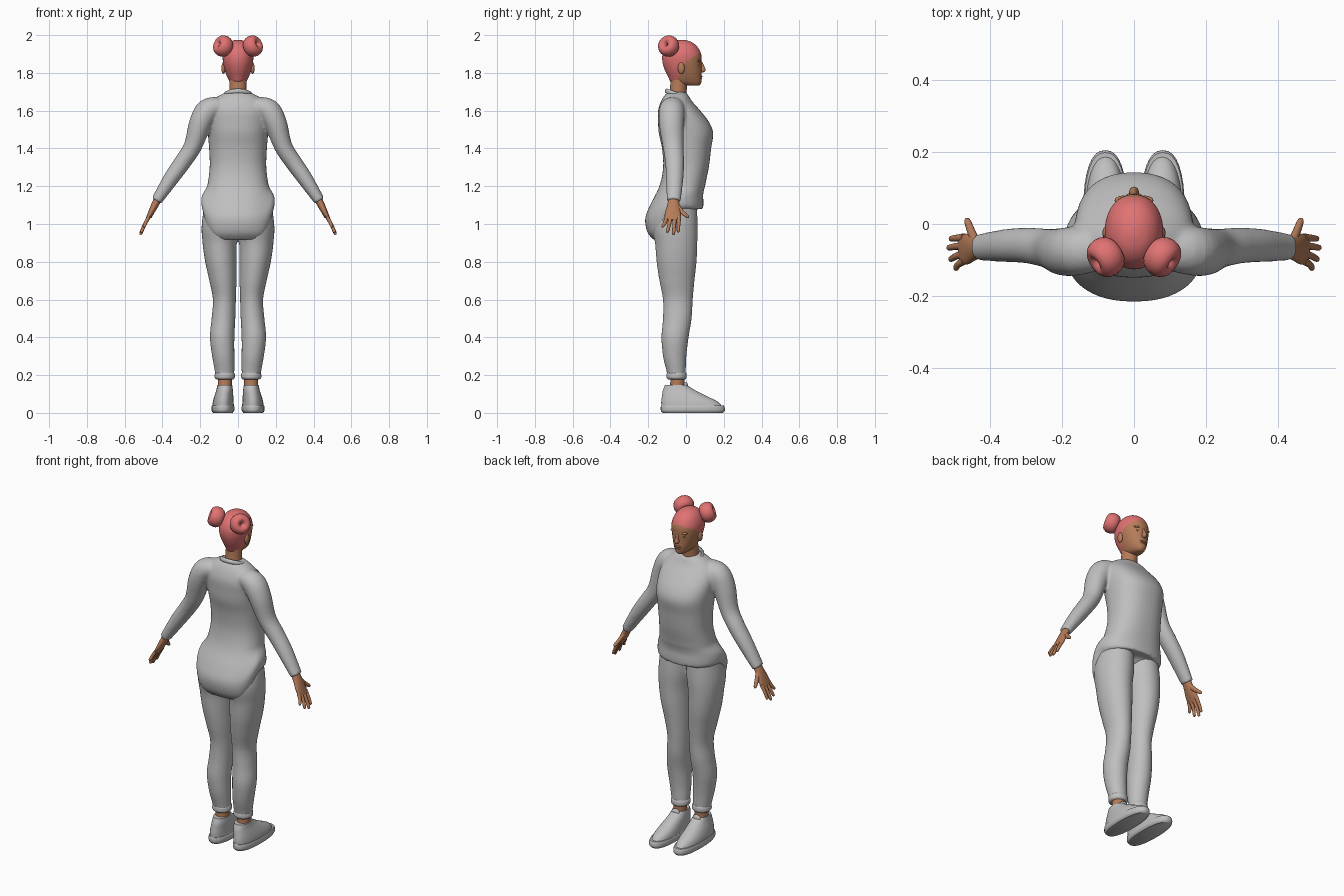
import bpy, bmesh, math
from mathutils import Vector, Matrix

if "Cube" in bpy.data.objects:
    bpy.data.objects.remove(bpy.data.objects["Cube"], do_unlink=True)


def material(name, colour):
    mat = bpy.data.materials.new(name)
    mat.use_nodes = True
    mat.diffuse_color = (*colour, 1)
    mat.node_tree.nodes["Principled BSDF"].inputs["Base Color"].default_value = (*colour, 1)
    return mat


CLOTH = material("light grey cloth", (.52, .52, .52))
SKIN = material("warm skin", (.46, .2, .1))
HAIR = material("pink hair", (.75, .17, .17))


def smooth_rings(rings, steps):
    """Catmull-Rom interpolation through the given cross-sections."""
    pts = [Vector(r) for r in rings]
    out = []
    for i in range(len(pts) - 1):
        a, b, c, d = pts[max(i - 1, 0)], pts[i], pts[i + 1], pts[min(i + 2, len(pts) - 1)]
        for k in range(steps):
            t = k / steps
            out.append(b + (c - a) * t / 2 + (a * 2 - b * 5 + c * 4 - d) * t * t / 2
                       + (b * 3 - a - c * 3 + d) * t ** 3 / 2)
    return out + [pts[-1]]


def tube(bm, rings, side=1, flat=True, sides=32, power=2, steps=4, warp=None):
    """Loft rounded sections (x, y, z, half width, half depth) into a capped body."""
    path = smooth_rings(rings, steps)
    loops = []
    for i, r in enumerate(path):
        centre = Vector(r[:3])
        u, v = Vector((1, 0, 0)), Vector((0, 1, 0))
        if not flat:
            d = (Vector(path[min(i + 1, len(path) - 1)][:3]) - Vector(path[max(i - 1, 0)][:3])).normalized()
            v = (v - d * d.y).normalized()
            u = v.cross(d)
        loop = []
        for k in range(sides):
            a = math.tau * k / sides
            c, s = math.cos(a), math.sin(a)
            p = centre + u * math.copysign(abs(c) ** (2 / power), c) * r[3] \
                + v * math.copysign(abs(s) ** (2 / power), s) * r[4]
            if warp:
                p = warp(p, s)
            loop.append(bm.verts.new((p.x * side, p.y, p.z)))
        loops.append(loop)
    for lo, hi in zip(loops, loops[1:]):
        for k in range(sides):
            n = (k + 1) % sides
            bm.faces.new((lo[k], lo[n], hi[n], hi[k]))
    bm.faces.new(loops[0])
    bm.faces.new(loops[-1])


def ball(bm, centre, radii):
    bmesh.ops.create_uvsphere(bm, u_segments=20, v_segments=14, radius=1,
                              matrix=Matrix.Translation(centre) @ Matrix.Diagonal((*radii, 1)))


def finish(name, bm, *mats, voxel=0):
    bmesh.ops.recalc_face_normals(bm, faces=bm.faces)
    mesh = bpy.data.meshes.new(name)
    bm.to_mesh(mesh)
    bm.free()
    ob = bpy.data.objects.new(name, mesh)
    bpy.context.collection.objects.link(ob)
    for m in mats:
        mesh.materials.append(m)
    bpy.ops.object.select_all(action="DESELECT")
    ob.select_set(True)
    bpy.context.view_layer.objects.active = ob
    bpy.ops.object.shade_smooth_by_angle(angle=math.radians(50))
    if voxel:
        rm = ob.modifiers.new("blend", "REMESH")
        rm.mode, rm.voxel_size, rm.use_smooth_shade = "VOXEL", voxel, True
        sm = ob.modifiers.new("relax", "SMOOTH")
        sm.factor, sm.iterations = .5, 5
    return ob


def hem(p, s):
    """Raise the hem at the front and sides, leaving a long rounded tail behind."""
    t = min(max(-s / .85, 0), 1)
    bottom = 1.08 - .165 * t * t * (3 - 2 * t)
    if p.z < 1.2:
        p.z = 1.2 - (1.2 - p.z) * (1.2 - bottom) / .28
    return p


# Sweater: torso and both sleeves blended together
bm = bmesh.new()
tube(bm, [(0, -.04, .92, .176, .13), (0, -.056, .96, .192, .148), (0, -.062, 1.03, .195, .154),
          (0, -.05, 1.1, .188, .141), (0, -.02, 1.2, .163, .121), (0, 0, 1.3, .15, .121),
          (0, .003, 1.4, .153, .13), (0, 0, 1.48, .16, .144), (0, -.013, 1.54, .165, .135),
          (0, -.036, 1.6, .165, .112), (0, -.05, 1.65, .14, .082), (0, -.05, 1.685, .09, .06),
          (0, -.05, 1.7, .05, .04)], sides=48, power=2.3, warp=hem)
for side in (1, -1):
    tube(bm, [(.1, -.07, 1.625, .05, .06), (.16, -.075, 1.6, .064, .068), (.2, -.077, 1.53, .06, .066),
              (.24, -.068, 1.41, .048, .055), (.295, -.06, 1.325, .045, .05),
              (.355, -.06, 1.24, .041, .046), (.432, -.065, 1.122, .029, .037)], side, flat=False)
finish("sweater", bm, CLOTH, voxel=.008)

# Neckband
bm = bmesh.new()
tilt = Matrix.Translation((0, -.046, 1.684)) @ Matrix.Rotation(-.35, 4, "X")
for k in range(40):
    a = math.tau * k / 40
    for j in range(8):
        b = math.tau * j / 8
        r = .062 + .008 * math.cos(b)
        bm.verts.new(tilt @ Vector((r * math.cos(a) * 1.08, r * math.sin(a), .012 * math.sin(b))))
vs = list(bm.verts)
for k in range(40):
    for j in range(8):
        n, m = (k + 1) % 40 * 8, (j + 1) % 8
        bm.faces.new((vs[k * 8 + j], vs[n + j], vs[n + m], vs[k * 8 + m]))
finish("neckband", bm, CLOTH)

# Trousers: two legs meeting at the hips
bm = bmesh.new()
for side in (1, -1):
    tube(bm, [(.085, -.05, 1.13, .088, .105), (.092, -.06, 1, .1, .122), (.097, -.052, .9, .091, .112),
              (.091, -.05, .8, .083, .106), (.08, -.048, .7, .072, .093), (.072, -.043, .6, .061, .079),
              (.077, -.046, .5, .063, .076), (.084, -.058, .4, .065, .072),
              (.078, -.06, .3, .059, .062), (.071, -.052, .22, .052, .051),
              (.07, -.05, .185, .048, .048)], side)
finish("trousers", bm, CLOTH, voxel=.008)

for side, label in ((1, "left"), (-1, "right")):
    # Trouser cuff
    bm = bmesh.new()
    tube(bm, [(.07, -.05, .178, .045, .046), (.07, -.05, .187, .053, .053),
              (.07, -.05, .205, .053, .053), (.07, -.05, .215, .048, .049)], side)
    finish(label + "_cuff", bm, CLOTH)

    # Ankle
    bm = bmesh.new()
    tube(bm, [(.07, -.047, .1, .037, .04), (.07, -.045, .2, .037, .036)], side)
    finish(label + "_ankle", bm, SKIN)

    # Shoe: sole, upper and tongue
    bm = bmesh.new()
    tube(bm, [(.08, .036, 0, .052, .16), (.08, .036, .012, .06, .169),
              (.08, .035, .03, .061, .169), (.08, .034, .04, .058, .165)], side, power=2.4)
    finish(label + "_sole", bm, CLOTH)
    bm = bmesh.new()
    tube(bm, [(.079, .032, .03, .057, .162), (.078, .018, .06, .055, .149), (.075, -.01, .09, .05, .117),
              (.071, -.037, .12, .044, .085), (.07, -.053, .148, .039, .058)], side, power=2.2)
    ball(bm, (side * .07, -.002, .142), (.026, .012, .022))
    finish(label + "_shoe_upper", bm, CLOTH)

    # Hand: palm, four fingers and thumb
    bm = bmesh.new()
    tube(bm, [(.42, -.065, 1.14, .021, .027), (.443, -.067, 1.095, .019, .033),
              (.466, -.07, 1.05, .014, .043), (.482, -.07, 1.02, .009, .037)], side, flat=False)
    for base, tip, low in ((-.102, -.123, .982), (-.082, -.098, .955), (-.06, -.066, .944), (-.038, -.041, .957)):
        x = .475 + (1.03 - low) * .5
        tube(bm, [(.473, base, 1.035, .01, .012), ((.48 + x) / 2, (base + tip) / 2, (1.03 + low) / 2, .009, .0095),
                  (x - .003, tip, low + .006, .008, .008), (x, tip, low, .003, .003)],
             side, flat=False, sides=12)
    tube(bm, [(.44, -.055, 1.1, .013, .016), (.453, -.022, 1.065, .011, .013),
              (.464, .008, 1.04, .009, .009), (.466, .015, 1.034, .003, .003)], side, flat=False, sides=12)
    finish(label + "_hand", bm, SKIN)

    # Ear
    bm = bmesh.new()
    ball(bm, (side * .077, -.025, 1.825), (.011, .018, .031))
    finish(label + "_ear", bm, SKIN)

    # Hair bun: a rolled knot with a dimple facing outwards
    bm = bmesh.new()
    axis = Vector((side * .75, -.5, .35)).to_track_quat("Z", "Y").to_matrix().to_4x4()
    place = Matrix.Translation((side * .079, -.092, 1.942)) @ axis
    grid = []
    for k in range(28):
        a = math.tau * k / 28
        grid.append([bm.verts.new(place @ Vector(((.03 + .027 * math.cos(b)) * math.cos(a),
                                                  (.03 + .027 * math.cos(b)) * math.sin(a),
                                                  .038 * math.sin(b))))
                     for b in (math.tau * j / 16 for j in range(16))])
    for k in range(28):
        for j in range(16):
            n, m = grid[(k + 1) % 28], (j + 1) % 16
            bm.faces.new((grid[k][j], n[j], n[m], grid[k][m]))
    finish(label + "_hair_bun", bm, HAIR)

# Neck
bm = bmesh.new()
tube(bm, [(0, -.052, 1.62, .055, .05), (0, -.042, 1.7, .046, .045), (0, -.035, 1.78, .045, .045)])
finish("neck", bm, SKIN)

# Head with the hairline cut into it
bm = bmesh.new()
tube(bm, [(0, .03, 1.732, .02, .038), (0, .003, 1.747, .04, .077), (0, -.006, 1.78, .058, .089),
          (0, -.016, 1.82, .072, .098), (0, -.021, 1.86, .08, .104), (0, -.022, 1.9, .08, .102),
          (0, -.023, 1.94, .065, .082), (0, -.024, 1.965, .04, .05), (0, -.024, 1.975, .012, .015)],
     sides=48, power=2.1)
corner = Vector((0, 0, 1.862))
cuts = [Vector((0, -.6, 1)).normalized(), Vector((0, -1, .45)).normalized()]
for no in cuts:
    bmesh.ops.bisect_plane(bm, geom=bm.verts[:] + bm.edges[:] + bm.faces[:], plane_co=corner, plane_no=no)
for f in bm.faces:
    if max((f.calc_center_median() - corner).dot(no) for no in cuts) > 0:
        f.material_index = 1
finish("head", bm, SKIN, HAIR)

# Face: nose, lips, chin and brows
bm = bmesh.new()
tube(bm, [(0, .084, 1.803, .008, .008), (0, .088, 1.813, .014, .016),
          (0, .084, 1.832, .009, .014), (0, .076, 1.86, .007, .009)], sides=16)
ball(bm, (0, .079, 1.782), (.022, .008, .006))
ball(bm, (0, .077, 1.772), (.019, .009, .006))
ball(bm, (0, .064, 1.75), (.022, .017, .014))
for side in (1, -1):
    ball(bm, (side * .03, .066, 1.865), (.024, .013, .008))
    ball(bm, (side * .03, .066, 1.843), (.013, .01, .007))
finish("face_features", bm, SKIN)
